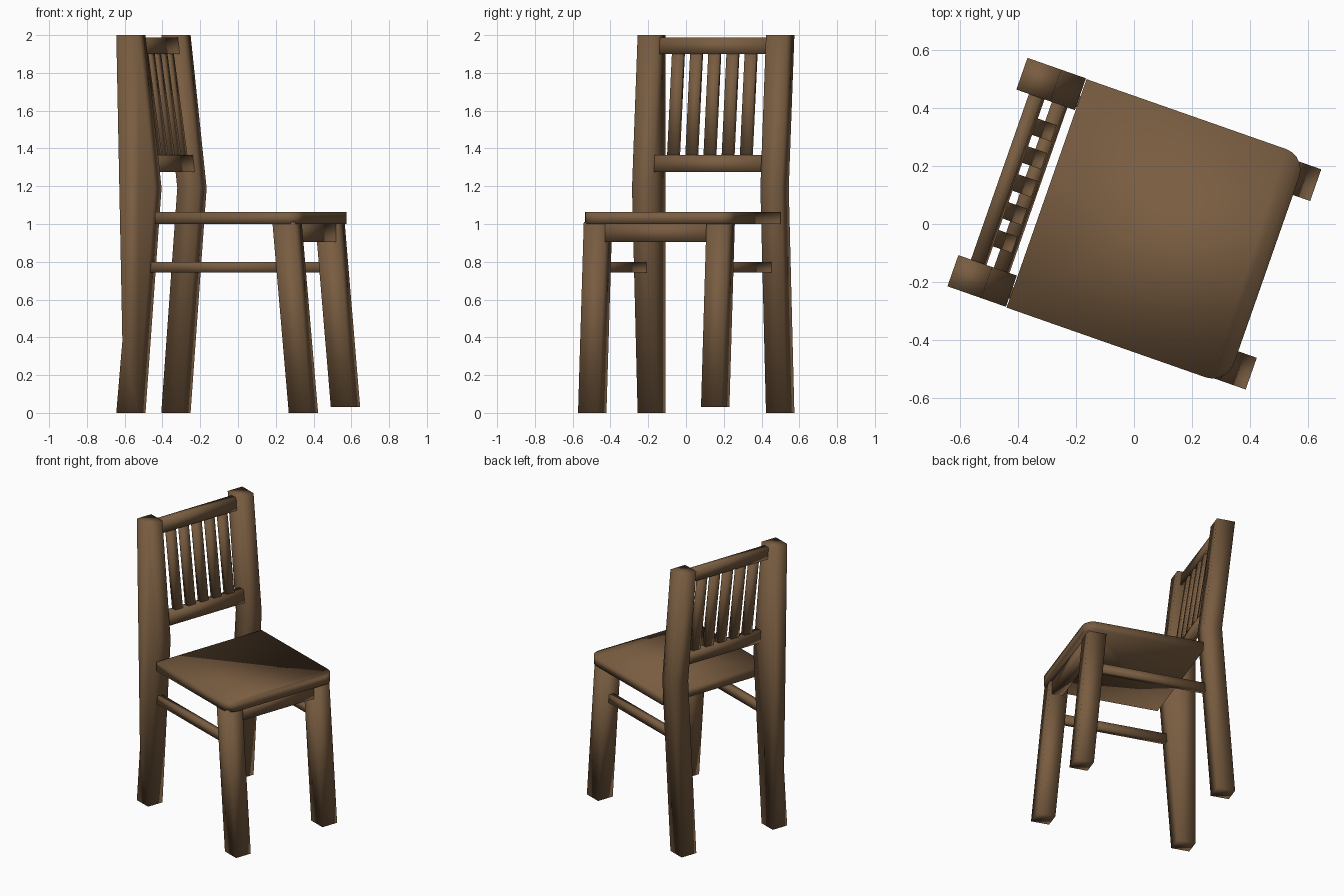
import bpy, bmesh, math
from mathutils import Matrix

if "Cube" in bpy.data.objects:
    bpy.data.objects.remove(bpy.data.objects["Cube"])

# The chair is built in its own frame (x forward, y sideways), then turned about z
TURN = Matrix.Rotation(math.radians(-19.3), 4, 'Z')
wood = bpy.data.materials.new("brown wood")
wood.diffuse_color = (0.19, 0.108, 0.052, 1)
wood.use_nodes = True
wood.node_tree.nodes["Principled BSDF"].inputs["Base Color"].default_value = wood.diffuse_color


def finish(name, bm):
    bmesh.ops.recalc_face_normals(bm, faces=bm.faces)
    bm.transform(TURN)
    me = bpy.data.meshes.new(name)
    bm.to_mesh(me)
    bm.free()
    me.materials.append(wood)
    for p in me.polygons:
        p.use_smooth = True
    ob = bpy.data.objects.new(name, me)
    bpy.context.collection.objects.link(ob)
    return ob


def sweep(name, sections):
    """Loft quads between rectangular sections (x0, x1, y0, y1, z)."""
    bm = bmesh.new()
    rings = [[bm.verts.new(c) for c in ((x0, y0, z), (x1, y0, z), (x1, y1, z), (x0, y1, z))]
             for x0, x1, y0, y1, z in sections]
    for a, b in zip(rings, rings[1:]):
        for i in range(4):
            j = (i + 1) % 4
            bm.faces.new((a[i], a[j], b[j], b[i]))
    bm.faces.new(rings[0])
    bm.faces.new(rings[-1])
    return finish(name, bm)


# Left back post, bent at seat height
sweep("left_back_post", [(-.537, -.413, .304, .42, 0),
                         (-.447, -.323, .304, .42, 1.19),
                         (-.537, -.413, .304, .42, 2)])

# Right back post: bent front, nearly straight back with a dent low on the outer edge
bm = bmesh.new()
V = lambda x, y, z: bm.verts.new((x, y, z))
outer = [V(-.537, -.416, 0), V(-.413, -.416, 0), V(-.323, -.416, 1.19),
         V(-.413, -.416, 2), V(-.537, -.416, 2), V(-.503, -.416, .38)]
inner = [V(-.537, -.302, 0), V(-.413, -.302, 0), V(-.323, -.302, 1.19),
         V(-.413, -.302, 2), V(-.537, -.302, 2)]
for i in range(4):
    bm.faces.new((outer[i], outer[i + 1], inner[i + 1], inner[i]))
bm.faces.new((outer[4], outer[5], inner[4]))
bm.faces.new((outer[5], inner[0], inner[4]))
bm.faces.new((outer[5], outer[0], inner[0]))
bm.faces.new(outer)
bm.faces.new(inner)
finish("right_back_post", bm)

# Front legs, raked forward; the left one is a little shorter
sweep("right_front_leg", [(.429, .553, -.412, -.296, 0), (.337, .461, -.412, -.296, 1.01)])
sweep("left_front_leg", [(.424, .548, .276, .392, .03), (.337, .461, .276, .392, 1.01)])

# Seat: slab with rounded front corners
outline = [(-.32, .418), (-.32, -.418)]
R, F, W = .075, .485, .418
for side, start in ((-1, -90), (1, 0)):
    for k in range(6):
        t = math.radians(start + 18 * k)
        outline.append((F - R + R * math.cos(t), side * (W - R) + R * math.sin(t)))
bm = bmesh.new()
slab = bm.faces.new([bm.verts.new((x, y, 1.0)) for x, y in outline])
ext = bmesh.ops.extrude_face_region(bm, geom=[slab], use_keep_orig=True)
bmesh.ops.translate(bm, vec=(0, 0, .063),
                    verts=[v for v in ext["geom"] if isinstance(v, bmesh.types.BMVert)])
finish("seat", bm)

# Front apron between the front legs
sweep("front_apron", [(.38, .452, -.31, .287, .905), (.38, .452, -.31, .287, 1.005)])

# Side stretchers
for name, y in (("right_stretcher", -.365), ("left_stretcher", .335)):
    sweep(name, [(-.38, .40, y - .02, y + .02, .742), (-.38, .40, y - .02, y + .02, .80)])

# Back rails and slats, leaning with the posts
sweep("lower_back_rail", [(-.397, -.35, -.31, .31, 1.275), (-.407, -.36, -.31, .31, 1.365)])
sweep("upper_back_rail", [(-.481, -.434, -.31, .31, 1.90), (-.491, -.444, -.31, .31, 1.987)])
for i in range(5):
    y = .102 * (i - 2)
    sweep(f"back_slat_{i + 1}", [(-.399, -.362, y - .03, y + .03, 1.34),
                                 (-.483, -.446, y - .03, y + .03, 1.93)])
